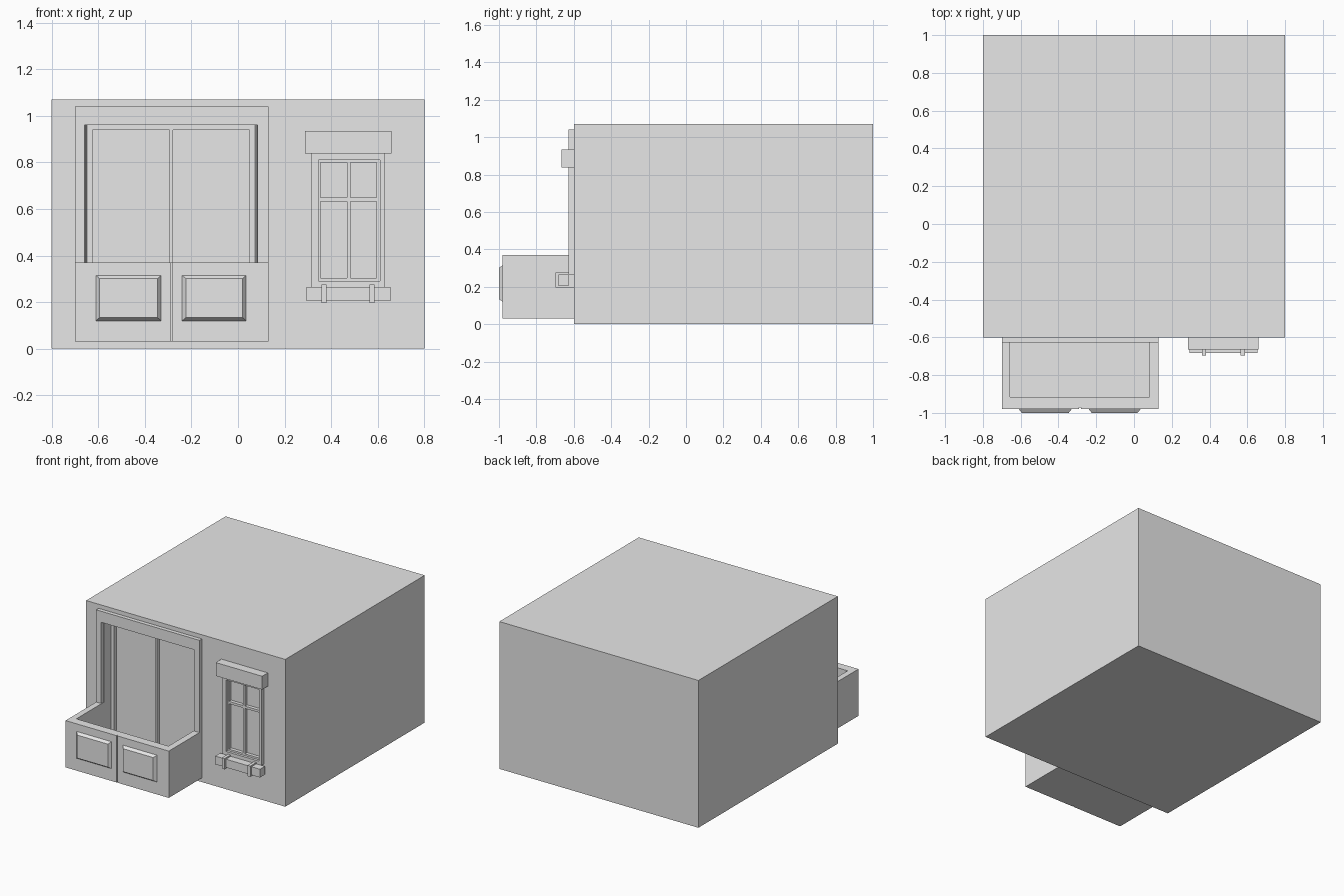
import bpy
import bmesh

cube = bpy.data.objects.get("Cube")
if cube:
    bpy.data.objects.remove(cube, do_unlink=True)

grey = bpy.data.materials.new("plain_grey")
grey.use_nodes = True
grey.diffuse_color = (0.8, 0.8, 0.8, 1)
grey.node_tree.nodes["Principled BSDF"].inputs["Base Color"].default_value = (0.8, 0.8, 0.8, 1)


def finish(name, bm):
    bmesh.ops.recalc_face_normals(bm, faces=bm.faces)
    mesh = bpy.data.meshes.new(name)
    bm.to_mesh(mesh)
    bm.free()
    mesh.materials.append(grey)
    ob = bpy.data.objects.new(name, mesh)
    bpy.context.collection.objects.link(ob)
    return ob


def frustum(name, x, y, z, inset_x=0.0, inset_z=0.0, front=True):
    """Box between ranges; one y end can be narrowed to give splayed sides."""
    bm = bmesh.new()
    rings = []
    for k, yy in enumerate(y):
        narrow = (k == 0) == front
        dx, dz = (inset_x, inset_z) if narrow else (0, 0)
        rings.append([bm.verts.new((px, yy, pz)) for px, pz in (
            (x[0] + dx, z[0] + dz), (x[1] - dx, z[0] + dz),
            (x[1] - dx, z[1] - dz), (x[0] + dx, z[1] - dz))])
    a, b = rings
    bm.faces.new(a)
    bm.faces.new(b)
    for i in range(4):
        j = (i + 1) % 4
        bm.faces.new((a[i], a[j], b[j], b[i]))
    return finish(name, bm)


def cut(ob, x, y, z, inset_x=0.0):
    """Subtract a block, optionally narrowing towards the back."""
    cutter = frustum("cutter", x, y, z, inset_x, front=False)
    cutter.hide_render = True
    mod = ob.modifiers.new("opening", "BOOLEAN")
    mod.operation = "DIFFERENCE"
    mod.solver = "EXACT"
    mod.object = cutter
    bpy.context.view_layer.objects.active = ob
    bpy.ops.object.modifier_apply(modifier=mod.name)
    bpy.data.objects.remove(cutter, do_unlink=True)


WALL = -0.6
FLOOR = 0.09
DOOR_X = (-0.66, 0.085)

# Main block with pockets for the balcony door and the window
building = frustum("building", (-0.8, 0.8), (WALL, 1), (0, 1.07))
cut(building, DOOR_X, (-0.63, -0.5), (FLOOR, 0.96), 0.015)
cut(building, (0.345, 0.61), (-0.63, -0.56), (0.29, 0.81))

# Surround of the balcony door
surround = frustum("door_surround", (-0.70, 0.13), (-0.628, WALL), (0.37, 1.04))
cut(surround, DOOR_X, (-0.65, -0.5), (0.2, 0.96), 0.003)

# Glazed double door, set back in the wall
door = frustum("double_door", (-0.65, 0.075), (-0.53, -0.49), (FLOOR, 0.96))
for x in ((-0.625, -0.295), (-0.28, 0.05)):
    cut(door, x, (-0.55, -0.502), (FLOOR + 0.02, 0.94))

# Hollow balcony with a central groove
balcony = frustum("balcony", (-0.70, 0.13), (-0.98, WALL), (0.03, 0.37))
cut(balcony, (-0.657, 0.083), (-0.917, -0.5), (FLOOR, 0.5))
cut(balcony, (-0.29, -0.281), (-1.0, -0.972), (0, 0.5))

# Raised, bevelled panels on the balcony front
for side, x in (("right", (-0.61, -0.33)), ("left", (-0.24, 0.035))):
    frustum("balcony_panel_" + side, x, (-1.0, -0.98), (0.12, 0.315), 0.016, 0.014)

# Window surround and lintel
window_surround = frustum("window_surround", (0.315, 0.63), (-0.628, WALL), (0.265, 0.84))
cut(window_surround, (0.345, 0.61), (-0.65, -0.5), (0.29, 0.81))
frustum("window_lintel", (0.287, 0.66), (-0.665, WALL), (0.838, 0.935))

# Sash with four panes
sash = frustum("window_sash", (0.345, 0.61), (-0.61, -0.56), (0.29, 0.81))
for x in ((0.355, 0.469), (0.483, 0.595)):
    for z in ((0.303, 0.633), (0.65, 0.80)):
        cut(sash, x, (-0.63, -0.585), z)

# Flower box held by two straps
frustum("flower_box", (0.295, 0.655), (-0.683, -0.627), (0.205, 0.265))
for side, x in (("right", 0.37), ("left", 0.576)):
    frustum("box_strap_" + side, (x - 0.011, x + 0.011), (-0.697, WALL), (0.196, 0.275))
